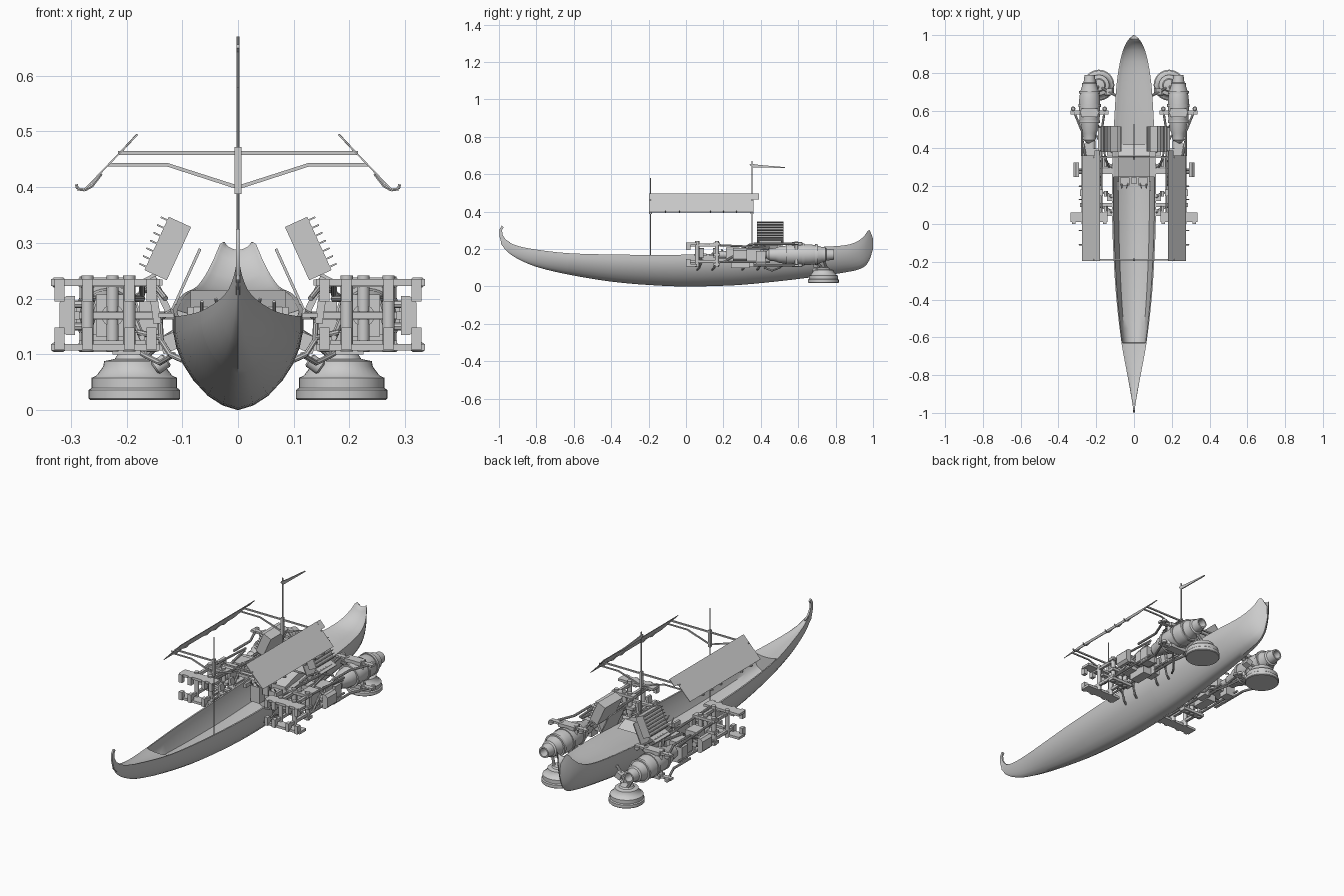
import bpy, bmesh, math
from mathutils import Vector, Matrix


def finish(name, bm, mirror=False, angle=35):
    bmesh.ops.recalc_face_normals(bm, faces=bm.faces)
    me = bpy.data.meshes.new(name)
    bm.to_mesh(me)
    bm.free()
    ob = bpy.data.objects.new(name, me)
    bpy.context.collection.objects.link(ob)
    if mirror:
        ob.modifiers.new("Mirror", 'MIRROR')
    bpy.ops.object.select_all(action='DESELECT')
    ob.select_set(True)
    bpy.context.view_layer.objects.active = ob
    bpy.ops.object.shade_smooth_by_angle(angle=math.radians(angle))
    return ob


def add_loft(bm, rings):
    vs = [[bm.verts.new(p) for p in r] for r in rings]
    n = len(vs[0])
    for a, b in zip(vs, vs[1:]):
        for i in range(n):
            bm.faces.new((a[i], a[(i + 1) % n], b[(i + 1) % n], b[i]))
    bm.faces.new(vs[0])
    bm.faces.new(vs[-1])


def add_lathe(bm, start, axis, profile, n=16):
    q = Vector(axis).to_track_quat('Z', 'Y')
    add_loft(bm, [[Vector(start) + q @ Vector((r * math.cos(math.tau * i / n), r * math.sin(math.tau * i / n), h))
                   for i in range(n)] for r, h in profile])


def lathe(name, start, axis, profile, n=32, mirror=True):
    bm = bmesh.new()
    add_lathe(bm, start, axis, profile, n)
    return finish(name, bm, mirror)


def rods(name, paths, r, n=8, mirror=True):
    bm = bmesh.new()
    for path in paths:
        for a, b in zip(path, path[1:]):
            d = Vector(b) - Vector(a)
            add_lathe(bm, a, d, [(r, 0), (r, d.length)], n)
    return finish(name, bm, mirror)


def boxes(name, items, mirror=True):
    """items: (centre, size, tilt about y in radians)"""
    bm = bmesh.new()
    for c, s, t in items:
        m = Matrix.Translation(c) @ Matrix.Rotation(t, 4, 'Y') @ Matrix.Diagonal((*s, 1))
        bmesh.ops.create_cube(bm, size=1, matrix=m)
    return finish(name, bm, mirror)


def prism(name, pts, a, b, mirror=False, axis='x'):
    """profile extruded from a to b along x (pts are y,z) or y (pts are x,z)"""
    bm = bmesh.new()
    mk = (lambda k, p: (k, p[0], p[1])) if axis == 'x' else (lambda k, p: (p[0], k, p[1]))
    add_loft(bm, [[mk(k, p) for p in pts] for k in (a, b)])
    return finish(name, bm, mirror)


# Hull: stations of y, half width, keel z, sheer z
st = [(-.99, .003, .23, .262), (-.96, .007, .19, .243), (-.9, .017, .148, .217), (-.8, .035, .105, .197),
      (-.63, .066, .064, .178), (-.4, .093, .026, .171), (-.2, .107, .008, .169), (0, .115, .0, .17),
      (.25, .117, .006, .18), (.42, .111, .02, .192), (.6, .102, .04, .205), (.75, .091, .06, .213),
      (.86, .074, .077, .222), (.92, .058, .09, .243), (.955, .043, .107, .272), (.98, .026, .14, .302),
      (1.0, .004, .2, .255)]
outer = [(1, 1), (1, .82), (.95, .65), (.85, .48), (.69, .31), (.47, .15), (.24, .05)]
inner_open = [(.93, 1), (.88, .72), (.7, .42), (.35, .3), (0, .27)]
inner_deck = [(.93, 1), (.88, .985), (.7, .95), (.35, .92), (0, .91)]


def smooth(y, k):
    # cubic interpolation along the stations
    i = max(j for j in range(len(st) - 1) if st[j][0] <= y + 1e-9)
    p = [st[min(max(i + d, 0), len(st) - 1)] for d in (-1, 0, 1, 2)]
    h = p[2][0] - p[1][0]
    t = (y - p[1][0]) / h
    m0 = (p[2][k] - p[0][k]) / (p[2][0] - p[0][0]) * h
    m1 = (p[3][k] - p[1][k]) / (p[3][0] - p[1][0]) * h
    return ((2*t**3 - 3*t*t + 1) * p[1][k] + (t**3 - 2*t*t + t) * m0
            + (3*t*t - 2*t**3) * p[2][k] + (t**3 - t*t) * m1)


def hull_ring(y, is_open):
    w, k, s = (smooth(y, j) for j in (1, 2, 3))
    half = lambda pr, sg: [(sg * w * a, y, k + (s - k) * b) for a, b in pr]
    inn = inner_open if is_open else inner_deck
    return (half(outer, -1) + [(0, y, k)] + half(outer[::-1], 1)
            + half(inn, 1) + half(inn[-2::-1], -1))


ys = []
for a, b in zip(st, st[1:]):
    ys += [a[0] + (b[0] - a[0]) * i / 3 for i in range(3)]
ys = sorted(ys + [1.0, -.628, .248])
bm = bmesh.new()
add_loft(bm, [hull_ring(y, -.629 < y < .249) for y in ys])
finish("hull", bm, angle=40)

# Bow curl and cockpit fittings
prism("bow_curl", [(-.955, .195), (-.985, .225), (-.998, .27), (-.998, .305), (-.985, .325), (-.974, .316),
                   (-.984, .302), (-.98, .275), (-.965, .252), (-.94, .235)], -.004, .004)
prism("cockpit_fairing", [(.25, .165), (.25, .185), (.36, .215), (.42, .19)], -.085, .085)
boxes("control_console", [((.05, .225, .13), (.05, .04, .08), 0), ((0, .23, .16), (.03, .03, .05), 0),
                          ((.085, .2, .175), (.012, .05, .02), 0)])
rods("control_levers", [[(.03, .22, .16), (.04, .19, .2)], [(.065, .22, .16), (.065, .19, .195)]], .003)

# Masts, wind vane and awning frame
for label, y, top in (("front", -.19, .58), ("rear", .353, .67)):
    rods(label + "_mast", [[(0, y, .05), (0, y, top)]], .003, mirror=False)
    boxes(label + "_mast_collar", [((0, y, .43), (.012, .014, .085), 0)], False)
    boxes(label + "_crossbar", [((0, y, .461), (.43, .007, .007), 0)], False)
    prism(label + "_lower_bar", [(0, .396), (.127, .437), (.235, .437), (.228, .443), (.125, .443), (0, .403)],
          y - .003, y + .003, True, 'y')
prism("wind_vane", [(.338, .65), (.345, .656), (.4, .649), (.53, .638), (.53, .634), (.36, .636)], -.0025, .0025)

# Sloping awning panels with hooks on the lower edge
prism("awning_panel", [(.179, .494), (.181, .496), (.276, .397), (.274, .395)], -.197, .362, True, 'y')
prism("awning_lip", [(.179, .494), (.182, .496), (.21, .466), (.207, .464)], .362, .39, True, 'y')
for i, y in enumerate((-.11, -.035, .13, .2, .27)):
    rods(f"awning_hook_{i}", [[(.245, y, .424), (.262, y, .402), (.275, y, .395), (.288, y, .397),
                              (.29, y, .405)]], .003, 6)

# Louvred radiators leaning beside the stern deck
tilt = math.atan2(-.042, .092)
boxes("radiator", [((.126, .45, .29), (.044, .14, .105), tilt)])
u, v = Vector((.415, 0, -.91)), Vector((.91, 0, .415))
boxes("radiator_fins", [(Vector((.126, .45, .29)) + u * (-.046 + .0153 * i) + v * .027, (.016, .14, .003), tilt)
                        for i in range(7)])
boxes("radiator_bracket", [((.155, .45, .24), (.075, .12, .006), math.radians(28)),
                           ((.14, .45, .21), (.012, .08, .07), math.radians(25))])
boxes("side_guard_plate", [((.096, .45, .228), (.005, .13, .135), tilt)])

# Jet engines
lathe("engine_body", (.235, 0, .17), (0, 1, 0),
      [(.018, .43), (.032, .445), (.036, .48), (.045, .5), (.047, .53), (.053, .55), (.055, .6), (.055, .66),
       (.05, .70), (.04, .73), (.04, .745), (.032, .75), (.027, .79), (.02, .79), (.017, .75)])
for i, (y, r) in enumerate(((.535, .056), (.62, .059), (.69, .056))):
    lathe(f"engine_band_{i}", (.235, y, .17), (0, 1, 0), [(r, 0), (r, .014)])
arms, bosses = [], []
for z in (.113, .229):
    arms += [((.16, .59, z), (.05, .022, .011), 0), ((.3, .59, z), (.07, .022, .011), 0),
             ((.235, .59, z), (.09, .045, .018), 0)]
    bosses += [(.195, .59, z), (.275, .59, z), (.322, .61, z), (.155, .61, z)]
boxes("engine_arms", arms)
bm = bmesh.new()
for b in bosses:
    add_lathe(bm, (b[0], b[1], b[2] - .009), (0, 0, 1), [(.008, 0), (.012, .003), (.012, .015), (.008, .018)])
finish("arm_bosses", bm, True)
rods("engine_braces", [[(x, .6, z), (x2, .49, z), (x2, .36, z)] for z in (.113, .229)
                       for x, x2 in ((.32, .275), (.155, .172))], .006)
rods("engine_posts", [[(x, .59, .105), (x, .59, .24)] for x in (.195, .275)], .009, 12)

# Hover pads below the engines, with their struts
lathe("hover_pad", (.186, .735, 0), (0, 0, 1),
      [(.079, .018), (.082, .021), (.082, .036), (.077, .04), (.077, .058), (.068, .062), (.056, .078),
       (.054, .088), (.035, .092), (.03, .1), (.012, .103)])
rods("pad_struts", [[(.186, .735, .09), (.205, .70, .13), (.225, .66, .15)], [(.17, .72, .095), (.135, .70, .125),
                    (.095, .68, .15)], [(.2, .755, .09), (.225, .735, .14)]], .007, 10)
lathe("pad_damper", (.135, .69, .085), (.5, 0, -.35), [(.01, -.01), (.013, -.007), (.013, .015), (.01, .018)], 16)
boxes("pad_block", [((.125, .70, .12), (.03, .035, .03), .4)])

# Long frame rails between gripper, linkage and engine
rods("frame_rails", [[(x, y0, z), (x, .45, z + dz)] for x, y0 in ((.172, .02), (.272, .02))
                     for z, dz in ((.228, -.02), (.13, .0))], .0055)
rods("linkage_tubes", [[(.225, .16, .17), (.225, .44, .17)]], .02, 16)
rods("linkage_diagonals", [[(.172, .2, .13), (.2, .32, .2), (.172, .44, .2)],
                           [(.272, .2, .13), (.25, .32, .2), (.272, .44, .2)]], .006)
boxes("linkage_blocks", [((.225, .25, .17), (.06, .07, .075), 0), ((.225, .36, .165), (.07, .08, .06), 0),
                         ((.2, .29, .12), (.05, .1, .04), 0), ((.25, .4, .15), (.05, .05, .08), 0),
                         ((.16, .33, .15), (.035, .06, .09), 0)])

# Forward gripper frame with cross arms
boxes("gripper_arms", [((x, .035, z), (w, .05, .012), 0) for z in (.113, .229)
                       for x, w in ((.165, .05), (.3, .07), (.23, .08))])
boxes("gripper_pads", [((x, .012, z), (.018, .022, .04), 0) for z in (.128, .215) for x in (.155, .195, .27, .32)])
rods("gripper_posts", [[(x, y, .105), (x, y, .242)] for x, y in ((.195, .165), (.27, .165), (.225, .165),
                       (.195, .06), (.27, .06))], .011, 12)
boxes("gripper_links", [((.225, .165, z), (.12, .035, .014), 0) for z in (.118, .17, .228)]
      + [((x, .1, z), (.014, .15, .014), 0) for x in (.195, .27) for z in (.135, .222)])

# Crossbeam to the hull and chamfered outer plates
boxes("crossbeam", [((.2, .28, .17), (.19, .03, .014), 0), ((.2, .1, .17), (.17, .02, .012), 0)])
prism("outer_plate", [(.292, .135), (.308, .135), (.32, .147), (.32, .193), (.308, .205), (.292, .205)],
      .25, .325, True, 'y')
rods("plate_pins", [[(.26, .287, z), (.3, .287, z)] for z in (.15, .19)], .007)

# Hull clamps and curved brackets under the side frames
for i, y in enumerate((.06, .14, .3, .38)):
    rods(f"hull_clamp_{i}", [[(.1, y, .09), (.122, y + .01, .1), (.138, y + .02, .125), (.14, y + .02, .165),
                             (.118, y, .178)], [(.138, y + .02, .13), (.18, y + .03, .14)]], .005, 8)
    boxes(f"clamp_plate_{i}", [((.128, y, .17), (.03, .035, .008), 0), ((.148, y + .02, .18), (.014, .03, .05), .15)])
rods("hoses", [[(.13, .3, .2), (.15, .34, .225), (.16, .4, .22), (.2, .47, .19)],
               [(.115, .42, .1), (.14, .46, .085), (.17, .5, .1), (.21, .54, .13)]], .005, 8)
